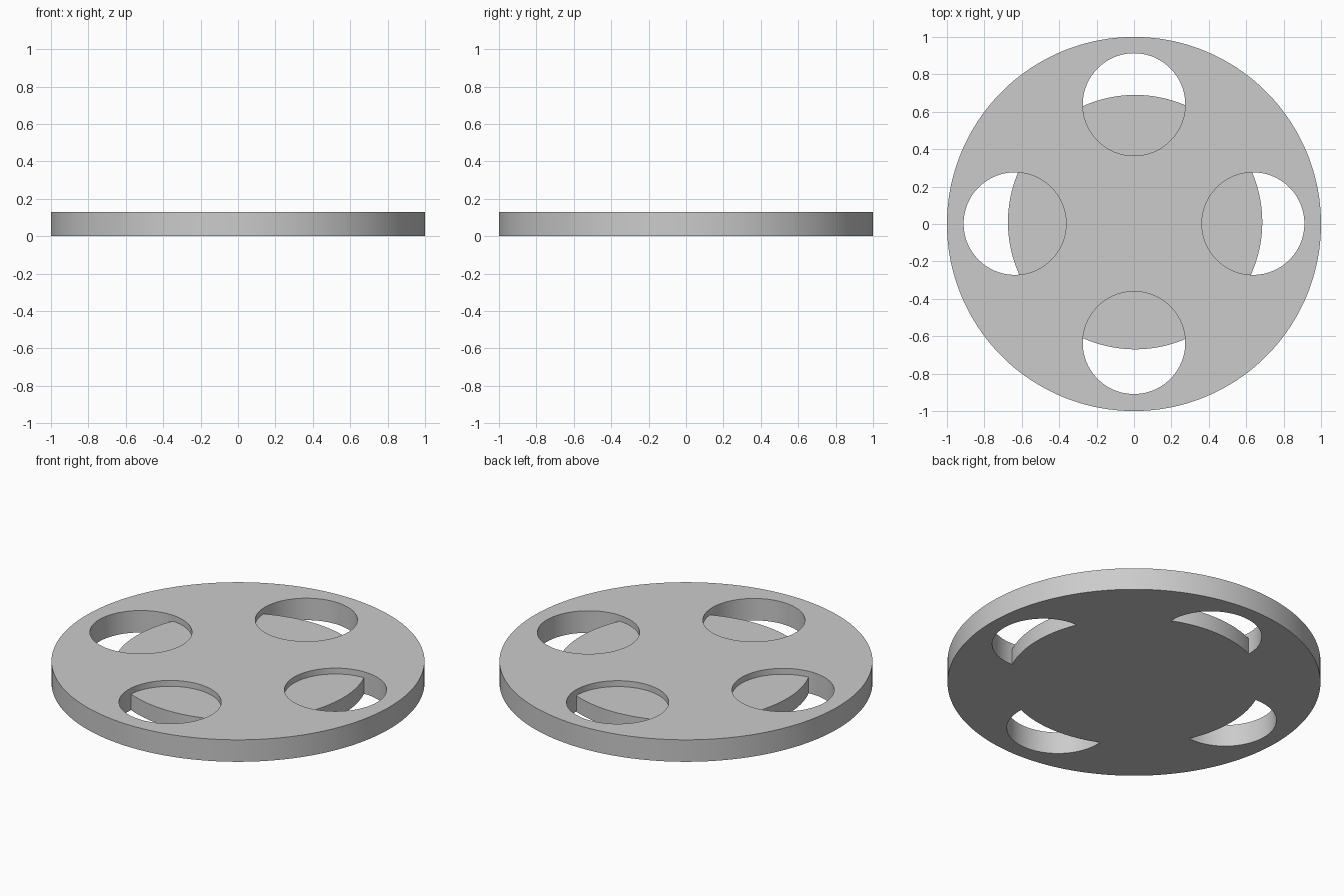
import bpy
import math

default = bpy.data.objects.get("Cube")
if default:
    bpy.data.objects.remove(default, do_unlink=True)

THICKNESS = 0.13
LEDGE_HEIGHT = 0.095
HOLE_RADIUS = 0.274
HOLE_DISTANCE = 0.637


def cylinder(name, radius, bottom, top, x=0, y=0, sides=128):
    bpy.ops.mesh.primitive_cylinder_add(
        vertices=sides, radius=radius, depth=top - bottom,
        location=(x, y, (bottom + top) / 2))
    obj = bpy.context.object
    obj.name = name
    return obj


def subtract(target, tool):
    bpy.context.view_layer.objects.active = target
    mod = target.modifiers.new("cut", "BOOLEAN")
    mod.operation = "DIFFERENCE"
    mod.solver = "EXACT"
    mod.object = tool
    bpy.ops.object.modifier_apply(modifier=mod.name)


# Main round plate
plate = cylinder("round_plate", 1, 0, THICKNESS, sides=180)

# Central hub volume, kept out of each hole to leave a recessed ledge
hub = cylinder("hub_cutter", 0.68, -0.5, LEDGE_HEIGHT, 0.006, 0.01, 180)

# Four round holes, each stepped where it overlaps the hub
for i in range(4):
    angle = i * math.pi / 2
    hole = cylinder("hole_cutter", HOLE_RADIUS, -0.1, 0.3,
                    HOLE_DISTANCE * math.cos(angle),
                    HOLE_DISTANCE * math.sin(angle) + 0.002)
    subtract(hole, hub)
    subtract(plate, hole)
    bpy.data.objects.remove(hole, do_unlink=True)
bpy.data.objects.remove(hub, do_unlink=True)

# Plain grey finish
grey = bpy.data.materials.new("plain_grey")
grey.use_nodes = True
colour = (0.6, 0.6, 0.6, 1)
grey.diffuse_color = colour
grey.node_tree.nodes["Principled BSDF"].inputs["Base Color"].default_value = colour
plate.data.materials.clear()
plate.data.materials.append(grey)

# Smooth walls with crisp rims
bpy.ops.object.select_all(action="DESELECT")
plate.select_set(True)
bpy.context.view_layer.objects.active = plate
bpy.ops.object.shade_smooth_by_angle(angle=math.radians(30))
